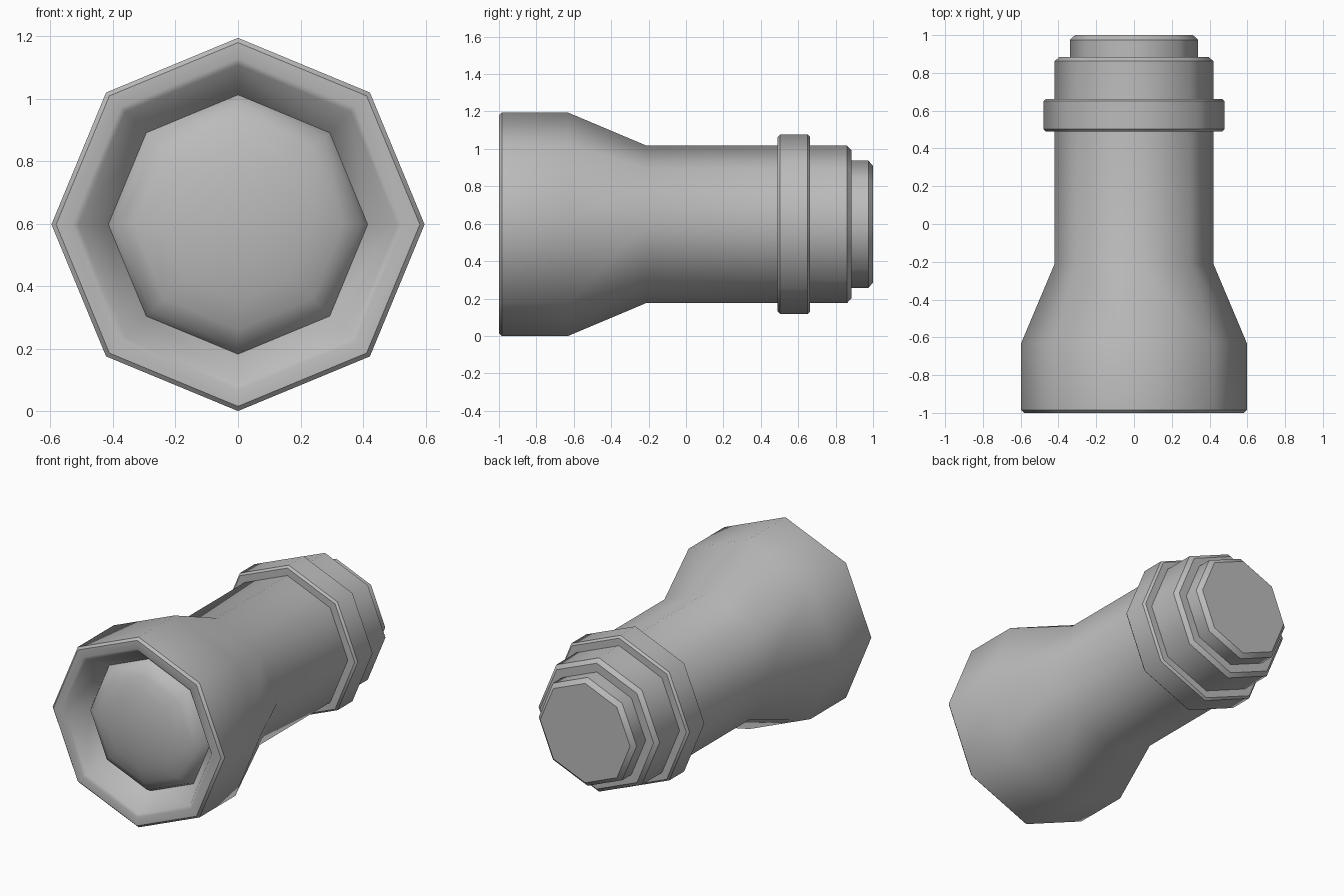
import bpy
import bmesh
from math import pi, sin, cos, radians
from mathutils import Vector

SIDES = 8
AXIS_Z = 0.597

cube = bpy.data.objects.get("Cube")
if cube:
    bpy.data.objects.remove(cube)

# One plain grey for every part
GREY = (0.5, 0.5, 0.5, 1)
grey = bpy.data.materials.new("grey")
grey.use_nodes = True
grey.diffuse_color = GREY
grey.node_tree.nodes["Principled BSDF"].inputs["Base Color"].default_value = GREY


def turned(name, profile, cap=False):
    """Turn (radius, y) points around the long axis; bends over 35 degrees stay sharp."""
    bm = bmesh.new()
    rings = []
    for r, y in profile:
        if r == 0:
            rings.append([bm.verts.new((0, y, AXIS_Z))] * SIDES)
        else:
            rings.append([bm.verts.new((r * cos(2 * pi * k / SIDES), y,
                                        AXIS_Z + r * sin(2 * pi * k / SIDES)))
                          for k in range(SIDES)])
    for a, b in zip(rings, rings[1:]):
        for k in range(SIDES):
            n = (k + 1) % SIDES
            corners = [a[k], b[k], b[n], a[n]]
            bm.faces.new(list(dict.fromkeys(corners)))
    if cap:
        bm.faces.new(rings[-1][::-1])
    for face in bm.faces:
        face.smooth = True
    # Sharp rings wherever the profile turns strongly
    points = [Vector(p) for p in profile]
    if cap:
        points.append(Vector((0, profile[-1][1])))
    for i in range(1, len(points) - 1):
        if (points[i] - points[i - 1]).angle(points[i + 1] - points[i]) > radians(35):
            for k in range(SIDES):
                edge = bm.edges.get((rings[i][k], rings[i][(k + 1) % SIDES]))
                edge.smooth = False
    mesh = bpy.data.meshes.new(name)
    bm.to_mesh(mesh)
    bm.free()
    mesh.materials.append(grey)
    obj = bpy.data.objects.new(name, mesh)
    bpy.context.collection.objects.link(obj)
    return obj


# Barrel: recessed hood, flared front, straight tube and stepped back
turned("barrel", [(0.415, -0.86), (0.51, -0.99), (0.53, -1), (0.582, -1),
                  (0.597, -0.985), (0.597, -0.63), (0.42, -0.21),
                  (0.42, 0.862), (0.395, 0.885), (0.3, 0.885)])

# Domed front lens set inside the hood
LENS_R, LENS_DEPTH, STEPS = 0.415, 0.13, 5
turned("front_lens", [(LENS_R * sin(pi / 2 * i / STEPS) if i else 0,
                       -0.86 - LENS_DEPTH * cos(pi / 2 * i / STEPS))
                      for i in range(STEPS + 1)])

# Raised focus ring
turned("focus_ring", [(0.41, 0.49), (0.467, 0.49), (0.48, 0.503),
                      (0.48, 0.65), (0.467, 0.663), (0.41, 0.663)])

# Eyepiece with bevelled, closed end
turned("eyepiece", [(0.34, 0.88), (0.34, 0.975), (0.312, 1)], cap=True)
